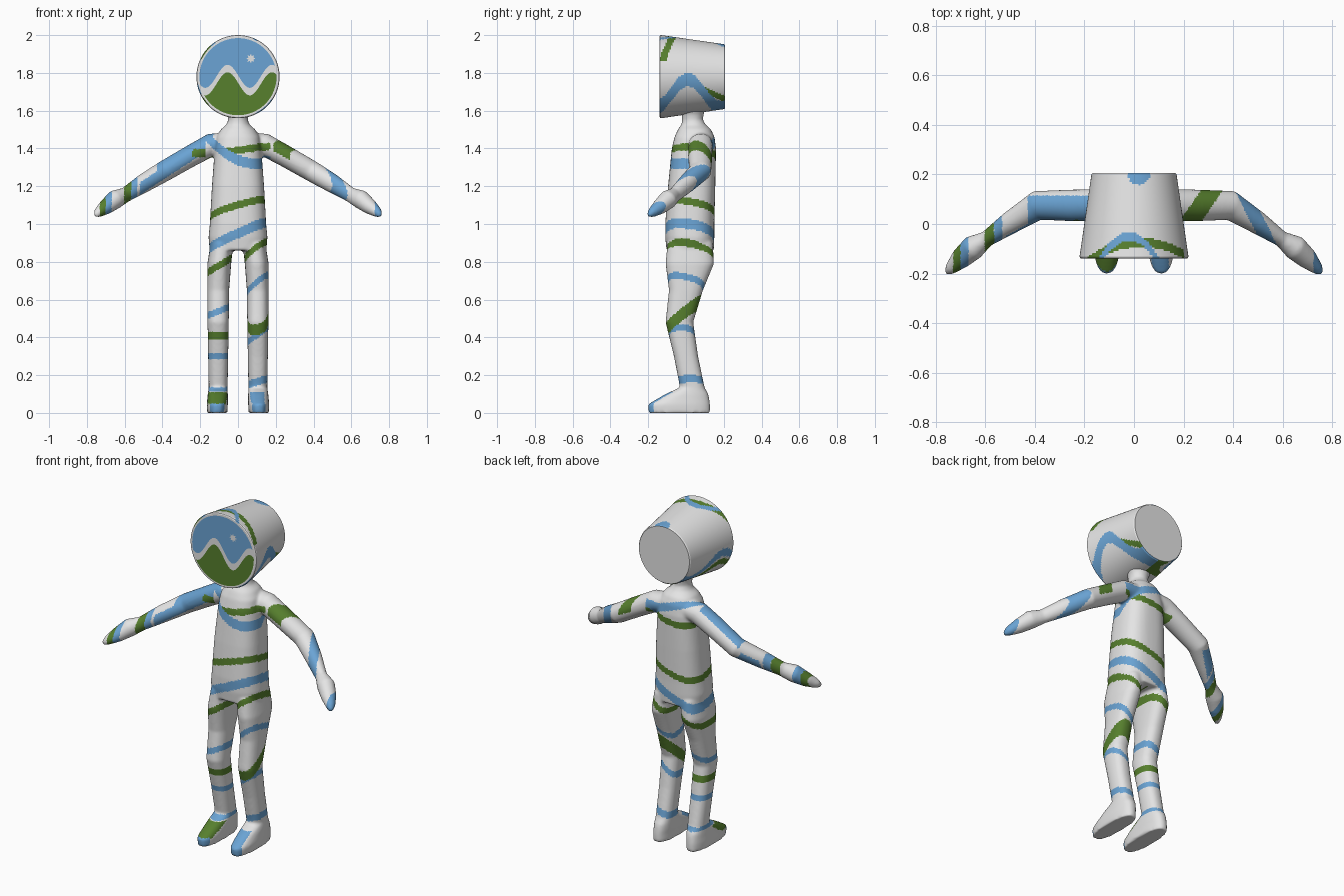
import bpy, bmesh
from math import cos, sin, pi, sqrt
from mathutils import Vector

cube = bpy.data.objects.get("Cube")
if cube:
    bpy.data.objects.remove(cube, do_unlink=True)

X, Y, Z = Vector((1, 0, 0)), Vector((0, 1, 0)), Vector((0, 0, 1))
WHITE, BLUE, GREEN = 0, 1, 2


def material(name, rgb):
    mat = bpy.data.materials.new(name)
    mat.use_nodes = True
    mat.diffuse_color = (*rgb, 1)
    mat.node_tree.nodes["Principled BSDF"].inputs["Base Color"].default_value = (*rgb, 1)
    return mat


MATS = [material("pale grey", (0.78, 0.78, 0.78)),
        material("sky blue", (0.145, 0.37, 0.66)),
        material("leaf green", (0.095, 0.215, 0.027))]


def loft(bm, sections, sides=48):
    """Closed tube through (centre, u, v, a, b, power) superellipse sections."""
    rings = []
    for centre, u, v, a, b, power in sections:
        ring = []
        for i in range(sides):
            c, s = cos(2 * pi * i / sides), sin(2 * pi * i / sides)
            cu = abs(c) ** (2 / power) * (1 if c >= 0 else -1)
            sv = abs(s) ** (2 / power) * (1 if s >= 0 else -1)
            ring.append(bm.verts.new(centre + u * a * cu + v * b * sv))
        rings.append(ring)
    for r, q in zip(rings, rings[1:]):
        for i in range(sides):
            j = (i + 1) % sides
            bm.faces.new((r[i], r[j], q[j], q[i]))
    bm.faces.new(rings[0][::-1])
    bm.faces.new(rings[-1])


def finish(name, bm, recalc=True):
    if recalc:
        bmesh.ops.recalc_face_normals(bm, faces=bm.faces)
    mesh = bpy.data.meshes.new(name)
    bm.to_mesh(mesh)
    bm.free()
    for mat in MATS:
        mesh.materials.append(mat)
    obj = bpy.data.objects.new(name, mesh)
    bpy.context.collection.objects.link(obj)
    return obj


def paint(obj, rule):
    for p in obj.data.polygons:
        p.material_index = rule(p.center, p.normal)


# Body: torso and neck, as (y centre, z, half width, half depth, squareness)
bm = bmesh.new()
torso = [(.022, .86, .15, .125, 2.6), (.02, .93, .156, .13, 2.6), (.02, 1.0, .149, .13, 2.6),
         (.03, 1.2, .138, .125, 2.7), (.042, 1.4, .123, .117, 2.6), (.045, 1.46, .115, .106, 2.4),
         (.045, 1.5, .092, .088, 2.2), (.04, 1.525, .062, .065, 2), (.035, 1.55, .052, .055, 2),
         (.035, 1.58, .055, .058, 2), (.035, 1.63, .08, .075, 2)]
loft(bm, [(Vector((0, y, z)), X, Y, a, b, p) for y, z, a, b, p in torso])

# Legs with feet, as (x, y, z, half width, half depth)
leg = [(.11, -.035, 0, .054, .163), (.11, -.037, .045, .056, .164), (.108, -.018, .07, .055, .142),
       (.107, .005, .1, .053, .113), (.105, .033, .135, .05, .065), (.105, 0, .3, .053, .064),
       (.105, -.035, .48, .056, .073), (.105, 0, .65, .058, .09), (.099, .02, .79, .063, .128),
       (.085, .022, .9, .06, .12)]
# Arms with hands, as (x, y, z, half thickness across, half thickness upright)
arm = [(.06, .08, 1.43, .06, .055), (.14, .077, 1.42, .064, .06), (.25, .075, 1.36, .064, .057),
       (.39, .075, 1.28, .06, .055), (.5, .005, 1.215, .046, .05), (.595, -.06, 1.155, .032, .04),
       (.65, -.095, 1.13, .05, .05), (.7, -.14, 1.09, .042, .04), (.74, -.18, 1.06, .025, .026),
       (.755, -.2, 1.045, .01, .01)]
for side in (1, -1):
    loft(bm, [(Vector((side * x, y, z)), X, Y, a, b, 2.4) for x, y, z, a, b in leg])
    path = [Vector((side * s[0], s[1], s[2])) for s in arm]
    sections = []
    for i, s in enumerate(arm):
        d = (path[min(i + 1, len(path) - 1)] - path[max(i - 1, 0)]).normalized()
        u = d.cross(Z).normalized()
        sections.append((path[i], u, u.cross(d), s[3], s[4], 2))
    loft(bm, sections)
body = finish("body", bm)

# Fuse the limbs into one smooth skin
remesh = body.modifiers.new("fuse", 'REMESH')
remesh.mode = 'VOXEL'
remesh.voxel_size = 0.008
soften = body.modifiers.new("soften", 'SMOOTH')
soften.iterations = 5
graph = bpy.context.evaluated_depsgraph_get()
skin = bpy.data.meshes.new_from_object(body.evaluated_get(graph))
body.modifiers.clear()
body.data = skin
skin.materials.clear()
for mat in MATS:
    skin.materials.append(mat)

# Leg stripes: colour, height, slope in x, slope in y, half thickness
LEFT_STRIPES = [(GREEN, .86, .8, -.2, .02), (BLUE, .67, .8, -.25, .018), (GREEN, .52, .3, .8, .035),
                (BLUE, .41, .7, 0, .018), (BLUE, .165, .3, 0, .02)]
RIGHT_STRIPES = [(GREEN, .78, .6, 0, .02), (BLUE, .54, .4, 0, .018), (GREEN, .41, 0, 0, .02),
                 (BLUE, .3, 0, 0, .016), (BLUE, .125, 0, 0, .012)]


def left_arm(x, y, z, n):
    if abs(x - .22 - .7 * y) < .045 and n.z > -.1:
        return GREEN
    if abs(x - .505 + .5 * y) < .03 or x > .725:
        return BLUE
    return WHITE


def right_arm(x, y, z, n):
    if x > -.24 and abs(z - 1.375) < .022 and y < .06:
        return GREEN
    if abs(x + .585) < .018 or abs(x + .715) < .014:
        return GREEN
    if x > -.52 and y < .11 and abs(z - 1.45 - .66 * (x + .12)) < .033:
        return BLUE
    if -.43 < x < -.16 and n.z > .35 and y < .115:
        return BLUE
    return BLUE if abs(x + .55) < .016 or abs(x + .685) < .016 else WHITE


def body_rule(c, n):
    x, y, z = c
    back = max(0, y)
    if z > 1 and abs(x) > .17:
        return left_arm(x, y, z, n) if x > 0 else right_arm(x, y, z, n)
    if abs(z - (.935 + .45 * x - .15 * y)) < .027:
        return BLUE
    if z > .95:
        if abs(z - (1.34 - .4 * x + 2 * x * x + .9 * max(0, y - .03))) < .028:
            return BLUE
        if (x > -.06 or y > .05) and abs(z - (1.39 + .15 * x - .2 * back)) < .019:
            return GREEN
        return GREEN if abs(z - (1.08 + .3 * x - .2 * y)) < .02 else WHITE
    # Toes and feet
    if z < .11 and y < -.03 and n.z > -.5:
        if x > 0 and (n.z > .45 and x < .14 or y < -.17):
            return BLUE
        if x < 0 and y < -.165 and z < .05:
            return BLUE
        if x < 0 and n.z > .25:
            return GREEN
    for colour, height, sx, sy, half in LEFT_STRIPES if x > 0 else RIGHT_STRIPES:
        if abs(z - (height + sx * (abs(x) - .1) * (1 if x > 0 else -1) + sy * y)) < half:
            return colour
    return WHITE


paint(body, body_rule)
body.data.shade_smooth()

# Head: a tapering drum lying front to back
HEAD_Z, FRONT, RINGS = 1.78, -.14, 44
profile = [(FRONT, .213), (FRONT + .003, .218)]
for i in range(RINGS + 1):
    t = i / RINGS
    profile.append((FRONT + .008 + t * .332, .22 - t * .048))
profile.append((.206, .167))
bm = bmesh.new()
loft(bm, [(Vector((0, y, HEAD_Z)), X, Z, r, r, 2) for y, r in profile], 128)
head = finish("head", bm)


def head_rule(c, n):
    x, y, z = c
    if abs(n.y) > .9:
        return WHITE
    if z > 1.86:
        if abs(y + .05 + 7 * (x + .02) ** 2) < .018 or (x - .02) ** 2 + (y - .205) ** 2 < .0022:
            return BLUE
        return GREEN if abs(y + .075 + 1.6 * (x - .03) ** 2) < .018 else WHITE
    if x > 0:
        if abs(z - (1.69 + .075 * cos(2 * pi * (y - .01) / .35))) < .037:
            return BLUE
        return GREEN if y > .1 and abs(z - 1.7 + .45 * (y - .12)) < .016 else WHITE
    wave = 1.7 + .05 * cos(2 * pi * (y + .05) / .4)
    if abs(z - wave) < .025:
        return BLUE
    return GREEN if abs(z - wave + .06) < .02 else WHITE


paint(head, head_rule)


# Picture on the face: sky and hills meeting along a pale wave
def ridge(x, height):
    return height + .061 * cos(2 * pi * (x + .055) / .235)


def face_plate(name, colour, low, high, radius=.204, steps=120):
    bm = bmesh.new()
    columns = []
    for i in range(steps + 1):
        x = -radius * cos(pi * i / steps)
        h = sqrt(max(0, radius ** 2 - x * x))
        lo = min(max(low(x), HEAD_Z - h), HEAD_Z + h)
        hi = max(min(high(x), HEAD_Z + h), lo)
        columns.append([bm.verts.new((x, FRONT - .002, z)) for z in (lo, hi)])
    for (a, b), (c, d) in zip(columns, columns[1:]):
        if (b.co - a.co).length + (d.co - c.co).length > .001:
            bm.faces.new((a, c, d, b))
    paint(finish(name, bm, False), lambda c, n: colour)


face_plate("face_sky", BLUE, lambda x: ridge(x, 1.782), lambda x: 9)
face_plate("face_hills", GREEN, lambda x: -9, lambda x: ridge(x, 1.742))

# Small eight-pointed sun
bm = bmesh.new()
points = []
for i in range(16):
    r = .025 if i % 2 == 0 else .014
    points.append(bm.verts.new((.068 + r * cos(pi * i / 8), FRONT - .004, 1.876 + r * sin(pi * i / 8))))
bm.faces.new(points)
finish("face_sun", bm, False)

bpy.ops.object.select_all(action='DESELECT')
head.select_set(True)
bpy.context.view_layer.objects.active = head
bpy.ops.object.shade_smooth_by_angle()
